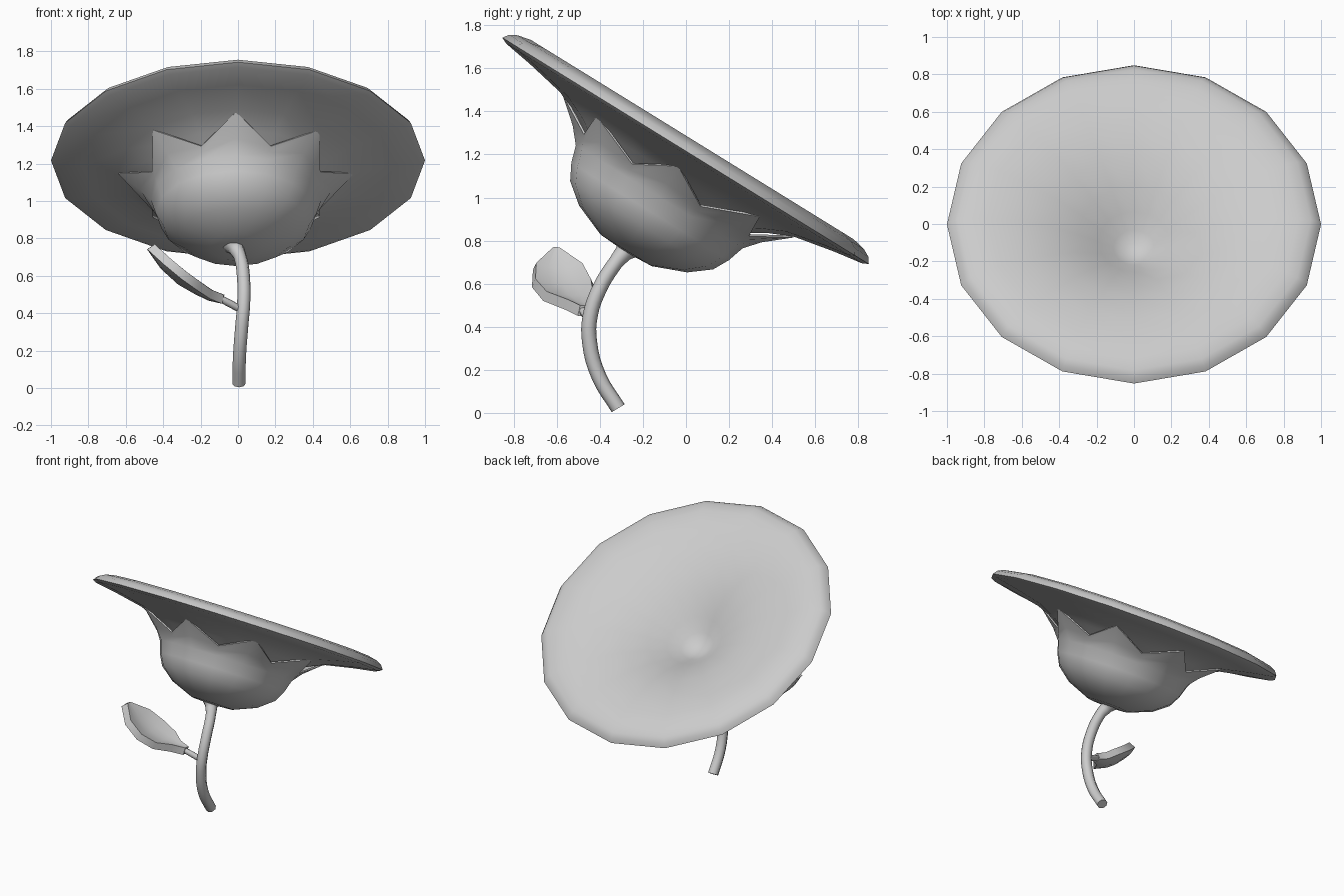
import bpy, math
from mathutils import Matrix, Vector

if "Cube" in bpy.data.objects:
    bpy.data.objects.remove(bpy.data.objects["Cube"])

TILT = Matrix.Translation((0, 0, 1.22)) @ Matrix.Rotation(math.radians(-31.7), 4, 'X')
SIDES = 16


def make(name, verts, faces, angle, matrix=None, thickness=0.0, offset=-1):
    me = bpy.data.meshes.new(name)
    me.from_pydata([tuple(v) for v in verts], [], faces)
    ob = bpy.data.objects.new(name, me)
    bpy.context.collection.objects.link(ob)
    if matrix:
        me.transform(matrix)
    me.update()
    bpy.ops.object.select_all(action='DESELECT')
    bpy.context.view_layer.objects.active = ob
    ob.select_set(True)
    bpy.ops.object.mode_set(mode='EDIT')
    bpy.ops.mesh.select_all(action='SELECT')
    bpy.ops.mesh.normals_make_consistent(inside=False)
    bpy.ops.object.mode_set(mode='OBJECT')
    if thickness:
        mod = ob.modifiers.new("thickness", 'SOLIDIFY')
        mod.thickness = thickness
        mod.offset = offset
        bpy.ops.object.modifier_apply(modifier=mod.name)
    bpy.ops.object.shade_smooth_by_angle(angle=math.radians(angle))
    return ob


def revolve(profile):
    """Spin (radius, height) pairs round z; a pair may be a function of the side index."""
    verts, rings, faces = [], [], []
    for p in profile:
        if not callable(p) and p[0] == 0:
            rings.append([len(verts)] * SIDES)
            verts.append(Vector((0, 0, p[1])))
            continue
        rings.append(list(range(len(verts), len(verts) + SIDES)))
        for i in range(SIDES):
            r, h = p(i) if callable(p) else p
            a = 2 * math.pi * i / SIDES
            verts.append(Vector((r * math.cos(a), r * math.sin(a), h)))
    for a, b in zip(rings, rings[1:]):
        for i in range(SIDES):
            j = (i + 1) % SIDES
            faces.append(tuple(dict.fromkeys((a[i], a[j], b[j], b[i]))))
    return verts, faces


# Trumpet-shaped bloom whose lip curls over at the rim
bloom = [(0, -.275), (.05, -.272), (.11, -.24), (.19, -.18), (.3, -.105), (.45, -.025),
         (.62, .03), (.78, .056), (.88, .057), (.945, .043), (.98, .024), (1.0, -.004),
         (.97, -.018), (.83, -.04), (.64, -.078), (.52, -.13), (.43, -.187), (.32, -.245),
         (.2, -.31), (.1, -.36), (0, -.38)]
make("flower_bloom", *revolve(bloom), 60, TILT)

# Cup of sepals with eight pointed tips
cup = [(0, -.55), (.14, -.542), (.295, -.48), (.39, -.405), (.43, -.33), (.455, -.25),
       lambda i: (.515, -.18) if i % 2 == 0 else (.472, -.215),
       lambda i: (.63, -.083) if i % 2 == 0 else (.487, -.187)]
make("sepal_cup", *revolve(cup), 40, TILT @ Matrix.Translation((-.01, .008, 0)), 0.01)


# Stem and leaf stalk as swept curves
def tube(name, pts, radius):
    cu = bpy.data.curves.new(name, 'CURVE')
    cu.dimensions = '3D'
    cu.bevel_depth = radius
    cu.bevel_resolution = 2
    cu.resolution_u = 4
    cu.use_fill_caps = True
    sp = cu.splines.new('BEZIER')
    sp.bezier_points.add(len(pts) - 1)
    for bp, (x, y, z, s) in zip(sp.bezier_points, pts):
        bp.co = (x, y, z)
        bp.radius = s
        bp.handle_left_type = bp.handle_right_type = 'AUTO'
    ob = bpy.data.objects.new(name, cu)
    bpy.context.collection.objects.link(ob)
    bpy.ops.object.select_all(action='DESELECT')
    bpy.context.view_layer.objects.active = ob
    ob.select_set(True)
    bpy.ops.object.convert(target='MESH')
    bpy.ops.object.shade_smooth_by_angle(angle=math.radians(50))


tube("stem", [(.005, -.315, .022, 1), (.008, -.405, .17, 1), (.02, -.448, .33, 1),
              (.03, -.445, .45, 1), (.03, -.40, .58, 1), (.012, -.325, .70, 1),
              (-.008, -.292, .74, 1.2), (-.02, -.268, .77, 1.9)], .035)
tube("leaf_stalk", [(.015, -.44, .42, 1), (-.05, -.465, .455, 1), (-.12, -.49, .49, .9)], .02)

# Thick, slightly cupped leaf: rows of centre point, half width, cup depth
rows = [(-.08, -.475, .475, .022, 0), (-.15, -.50, .495, .05, .01), (-.215, -.54, .53, .115, .02),
        (-.305, -.57, .585, .137, .03), (-.395, -.588, .665, .115, .025), (-.465, -.602, .755, .022, 0)]
verts, faces = [], []
for x, y, z, w, d in rows:
    for k in (-1, -.5, 0, .5, 1):
        verts.append(Vector((x + .5 * d * k * k, y + k * w, z + d * (k * k - .4))))
for r in range(len(rows) - 1):
    for c in range(4):
        a = r * 5 + c
        faces.append((a, a + 1, a + 6, a + 5))
make("leaf", verts, faces, 45, None, 0.05, 0)
